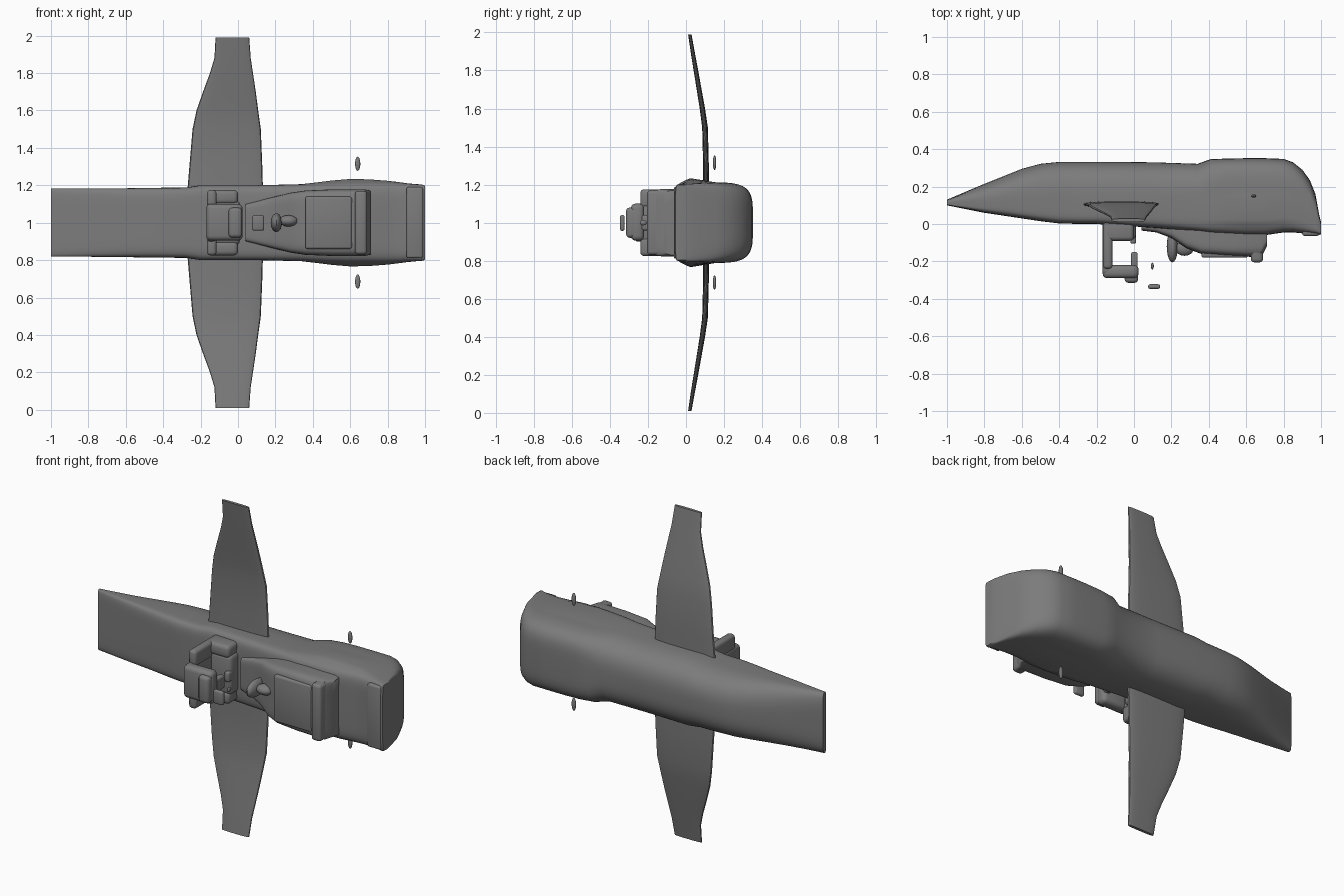
import bpy, bmesh, math
from mathutils import Vector

if "Cube" in bpy.data.objects:
    bpy.data.objects.remove(bpy.data.objects["Cube"])

grey = bpy.data.materials.new("dark_grey")
grey.diffuse_color = (.2, .2, .2, 1)
grey.use_nodes = True
grey.node_tree.nodes["Principled BSDF"].inputs["Base Color"].default_value = grey.diffuse_color


def spow(v, p):
    return math.copysign(abs(v) ** p, v)


def finish(name, bm):
    bmesh.ops.recalc_face_normals(bm, faces=bm.faces)
    me = bpy.data.meshes.new(name)
    bm.to_mesh(me)
    bm.free()
    me.materials.append(grey)
    ob = bpy.data.objects.new(name, me)
    bpy.context.collection.objects.link(ob)
    bpy.ops.object.select_all(action='DESELECT')
    ob.select_set(True)
    bpy.context.view_layer.objects.active = ob
    bpy.ops.object.shade_smooth_by_angle(angle=math.radians(35))
    return ob


def loft(name, rings):
    """Skin a list of closed point rings and cap both ends."""
    bm = bmesh.new()
    loops = [[bm.verts.new(p) for p in r] for r in rings]
    n = len(loops[0])
    for a, b in zip(loops, loops[1:]):
        for i in range(n):
            j = (i + 1) % n
            bm.faces.new((a[i], a[j], b[j], b[i]))
    bm.faces.new(loops[0])
    bm.faces.new(loops[-1])
    return finish(name, bm)


def hull_ring(x, yf, yb, w, nb, nf=7, mid=0.35, cheek=0.0, n=64):
    """Section across x: squarish front half, rounder back half, cheek bulge."""
    ym = yf + (yb - yf) * mid
    ring = []
    for i in range(n):
        a = 2 * math.pi * (i + 0.5) / n
        e = nb if math.sin(a) > 0 else nf
        h = yb - ym if math.sin(a) > 0 else ym - yf
        y = ym + h * spow(math.sin(a), 2 / e)
        c = spow(math.cos(a), 2 / e)
        bulge = cheek * math.exp(-((x - .63) / .2) ** 2 - ((y - .04) / .05) ** 2)
        ring.append((x, y, 1 + (w + bulge) * c))
    return ring


def block(name, x, y, z, bevel=0.012):
    """Bevelled box from (min, max) ranges."""
    bm = bmesh.new()
    bmesh.ops.create_cube(bm, size=1)
    for v in bm.verts:
        v.co = Vector([(r[0] + r[1]) / 2 + c * (r[1] - r[0])
                       for r, c in zip((x, y, z), v.co)])
    bmesh.ops.bevel(bm, geom=bm.edges[:], offset=bevel, segments=3,
                    profile=0.5, affect='EDGES')
    return finish(name, bm)


def blob(name, centre, radii):
    bm = bmesh.new()
    bmesh.ops.create_uvsphere(bm, u_segments=20, v_segments=12, radius=1)
    for v in bm.verts:
        v.co = Vector([c + r * k for c, r, k in zip(centre, radii, v.co)])
    return finish(name, bm)


# Fuselage: x, front y, back y, half width, back roundness
hull = [(-1.0, .10, .13, .182, 4), (-.8, .06, .215, .182, 3), (-.6, .03, .295, .184, 2.8),
        (-.5, .015, .322, .186, 2.8), (-.4, .003, .332, .187, 2.8), (-.28, 0, .333, .188, 2.8),
        (-.2, 0, .333, .2, 2.8), (.1, -.02, .33, .2, 2.8), (.34, -.04, .322, .203, 3),
        (.41, -.05, .347, .207, 4), (.5, -.055, .35, .21, 4.5), (.6, -.06, .352, .212, 4.5),
        (.7, -.06, .352, .212, 4.5), (.8, -.045, .348, .212, 4.5), (.85, -.045, .33, .211, 4.5),
        (.9, -.05, .29, .208, 4.5), (.94, -.055, .235, .206, 4.5), (.97, -.058, .16, .204, 5),
        (.99, -.058, .05, .202, 6), (1.0, -.055, .01, .197, 7)]
loft("fuselage", [hull_ring(*s, cheek=.025) for s in hull])

# Chin housing under the nose
chin = [(.04, -.035, .1, .1), (.12, -.045, .1, .12), (.2, -.075, .1, .14), (.28, -.13, .1, .16),
        (.36, -.16, .1, .172), (.5, -.17, .1, .178), (.68, -.178, .1, .178), (.71, -.12, .1, .17)]
loft("chin_housing", [hull_ring(*s, nb=7, mid=.5) for s in chin])
block("chin_lip", (.625, .69), (-.205, 0), (.83, 1.17), .018)
block("chin_panel", (.36, .61), (-.18, -.1), (.86, 1.14), .012)
block("nose_lip", (.9, .99), (-.064, .03), (.81, 1.19), .012)

# Wings: distance from centre line, x range, y, half thickness
wing = [(.12, -.275, .135, .105, .016), (.3, -.26, .13, .105, .015), (.5, -.243, .122, .1, .015),
        (.6, -.222, .108, .086, .014), (.7, -.187, .095, .069, .013), (.8, -.15, .08, .052, .012),
        (.88, -.126, .068, .038, .011), (.99, -.12, .06, .02, .009)]
for side, label in ((1, "upper"), (-1, "lower")):
    rings = []
    for d, x0, x1, y, t in wing:
        cx, hx = (x0 + x1) / 2, (x1 - x0) / 2
        rings.append([(cx + hx * spow(math.cos(a), .7), y + t * spow(math.sin(a), .7), 1 + side * d)
                      for a in [2 * math.pi * i / 24 for i in range(24)]])
    loft(label + "_wing", rings)
    # Small free-standing fin beside the nose
    blob(label + "_fin", (.64, .15, 1 + side * .315), (.014, .009, .038))
    # Bracket holding the turret
    block(label + "_turret_bracket", (-.165, 0), (-.09, .03),
          sorted((1 + side * .1, 1 + side * .175)), .022)
    block(label + "_turret_strut", (-.165, -.115), (-.24, .03),
          sorted((1 + side * .08, 1 + side * .175)), .018)

# Turret basket below the belly
block("turret_back_wall", (-.168, -.118), (-.27, .03), (.9, 1.1), .018)
block("turret_floor", (-.168, .025), (-.29, -.22), (.905, 1.1), .025)
block("turret_floor_pad", (-.05, .022), (-.315, -.25), (.92, 1.08), .02)
block("turret_roof", (-.16, .01), (-.085, .03), (.88, 1.12), .025)
block("turret_post", (-.015, .02), (-.24, -.15), (.96, 1.04), .01)
block("turret_pin", (-.02, .012), (-.105, -.05), (.97, 1.03), .01)

# Loose sight plate, its pin and the belly pod
block("sight_plate", (.075, .14), (-.347, -.322), (.957, 1.04), .011)
blob("sight_pin", (.098, -.225, 1), (.008, .018, .014))
blob("belly_pod", (.205, -.12, 1), (.03, .085, .05))
blob("chin_knob", (.27, -.13, 1.01), (.05, .04, .03))
